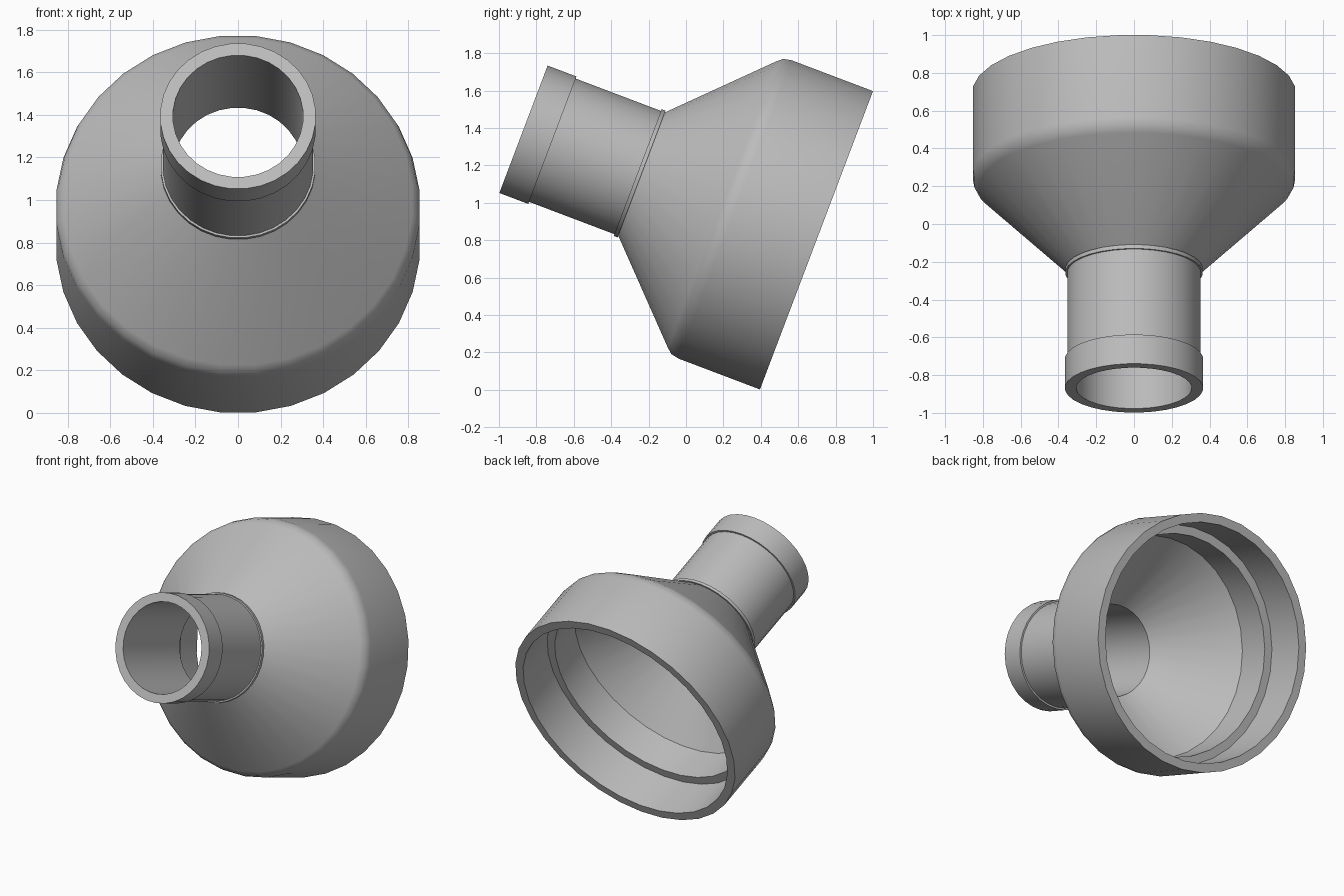
import bpy, bmesh
from math import sin, cos, pi, radians

if "Cube" in bpy.data.objects:
    bpy.data.objects.remove(bpy.data.objects["Cube"], do_unlink=True)

SIDES = 32
TILT = radians(69.25)

grey = bpy.data.materials.new("plain_grey")
grey.use_nodes = True
colour = (0.5, 0.5, 0.5, 1)
grey.diffuse_color = colour
grey.node_tree.nodes["Principled BSDF"].inputs["Base Color"].default_value = colour


def lathe(name, profile):
    """Turn a closed (radius, height) outline around local z."""
    bm = bmesh.new()
    rings = []
    for r, h in profile:
        angles = [2 * pi * (i + 0.5) / SIDES for i in range(SIDES)]
        rings.append([bm.verts.new((r * cos(a), r * sin(a), h)) for a in angles])
    for a, b in zip(rings, rings[1:] + rings[:1]):
        for i in range(SIDES):
            j = (i + 1) % SIDES
            bm.faces.new((a[i], a[j], b[j], b[i]))
    bmesh.ops.recalc_face_normals(bm, faces=bm.faces)
    mesh = bpy.data.meshes.new(name)
    bm.to_mesh(mesh)
    bm.free()
    mesh.materials.append(grey)
    obj = bpy.data.objects.new(name, mesh)
    bpy.context.collection.objects.link(obj)
    bpy.ops.object.select_all(action="DESELECT")
    obj.select_set(True)
    bpy.context.view_layer.objects.active = obj
    bpy.ops.object.shade_smooth_by_angle(angle=radians(30))
    return obj


# Outside from the wide rim: wall, rounded shoulder, cone, lip, neck, collar
outside = [(0.857, 0), (0.857, 0.465), (0.848, 0.51), (0.822, 0.54),
           (0.354, 1.0), (0.364, 1.0), (0.364, 1.022), (0.354, 1.022),
           (0.354, 1.51), (0.366, 1.51), (0.366, 1.675)]
# Inside back to the rim: bore, inner cone, seat wall, ledge, socket wall
inside = [(0.306, 1.675), (0.306, 0.98), (0.738, 0.54),
          (0.738, 0.295), (0.797, 0.295), (0.797, 0)]

adapter = lathe("reducer_funnel", outside + inside)
adapter.rotation_euler = (TILT, 0, 0)
adapter.location = (0, 0.6975, 0.8)
